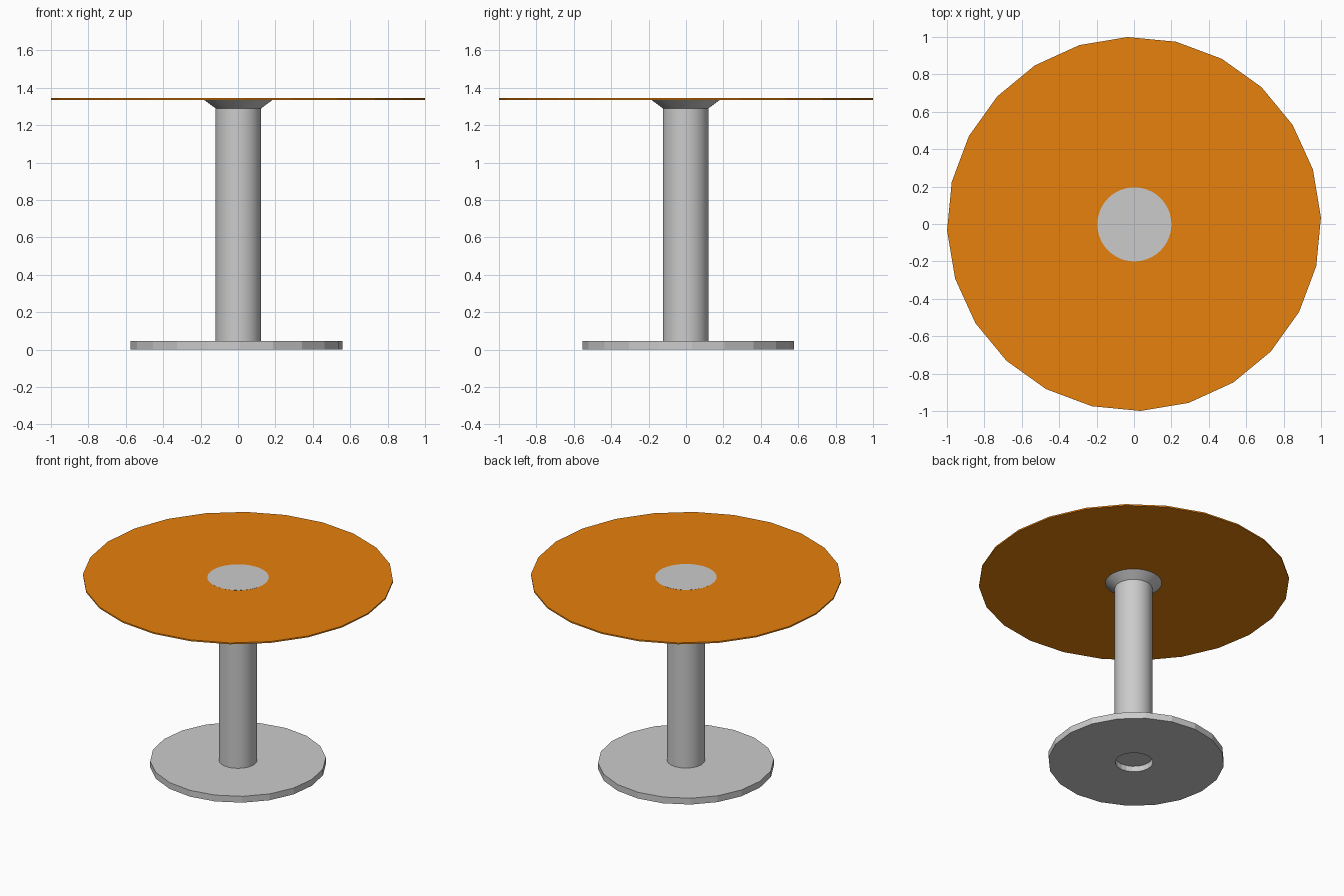
import bpy, math

if "Cube" in bpy.data.objects:
    bpy.data.objects.remove(bpy.data.objects["Cube"])


def lathe(name, profile, sides, turn=0.0, offset=(0, 0), closed=False, smooth=False):
    """Revolve (radius, z) points; open profiles get capped, closed ones make a ring."""
    verts, faces = [], []
    for r, z in profile:
        for i in range(sides):
            a = turn + 2 * math.pi * i / sides
            verts.append((offset[0] + r * math.cos(a), offset[1] + r * math.sin(a), z))
    n = len(profile)
    for k in range(n if closed else n - 1):
        lo, hi = k * sides, ((k + 1) % n) * sides
        for i in range(sides):
            j = (i + 1) % sides
            faces.append((lo + i, lo + j, hi + j, hi + i))
    if not closed:
        faces.append(tuple(reversed(range(sides))))
        faces.append(tuple(range((n - 1) * sides, n * sides)))
    mesh = bpy.data.meshes.new(name)
    mesh.from_pydata(verts, [], faces)
    obj = bpy.data.objects.new(name, mesh)
    bpy.context.collection.objects.link(obj)
    if smooth:
        bpy.context.view_layer.objects.active = obj
        obj.select_set(True)
        bpy.ops.object.shade_smooth_by_angle(angle=math.radians(30))
        obj.select_set(False)
    return obj


# Thin faceted tabletop
top = lathe("tabletop", [(1.0, 1.334), (1.0, 1.344)], 24, turn=math.radians(2))
wood = bpy.data.materials.new("orange_wood")
wood.diffuse_color = (0.8, 0.22, 0.004, 1)
wood.use_nodes = True
wood.node_tree.nodes["Principled BSDF"].inputs["Base Color"].default_value = wood.diffuse_color
top.data.materials.append(wood)

# Round column with a flared head that shows through the tabletop
lathe("column", [(0.122, 0.04), (0.122, 1.29), (0.198, 1.346)], 48,
      offset=(0.002, -0.002), smooth=True)

# Flat base disc with a hole under the column
base = lathe("base", [(0.122, 0.0), (0.567, 0.0), (0.567, 0.045), (0.122, 0.045)],
             20, turn=math.radians(2), closed=True)

# The base sits slightly off the column axis
for v in base.data.vertices:
    if math.hypot(v.co.x, v.co.y) > 0.3:
        v.co.x -= 0.008
        v.co.y += 0.012
